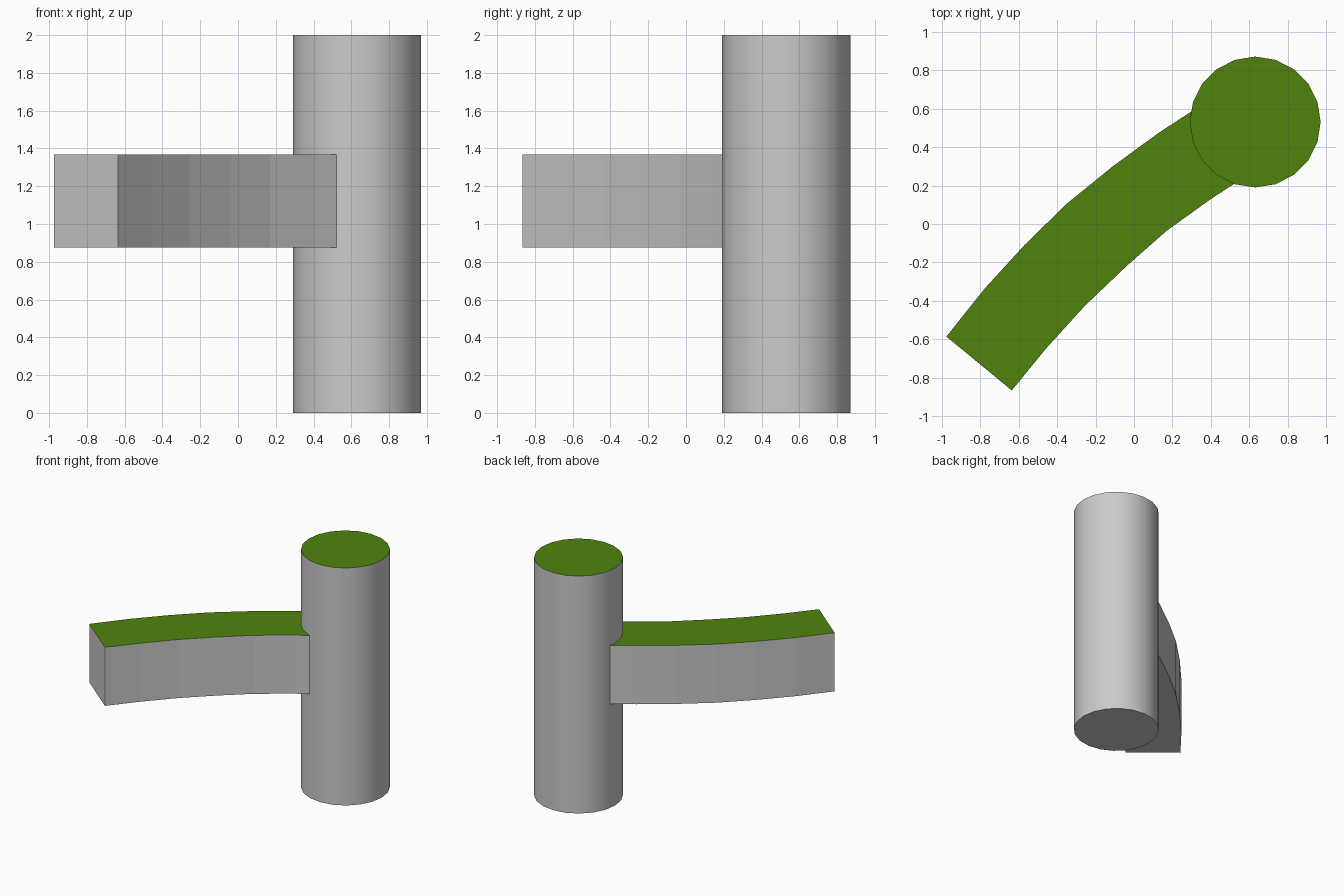
import bpy, bmesh, math
from mathutils import Matrix

if "Cube" in bpy.data.objects:
    bpy.data.objects.remove(bpy.data.objects["Cube"])


def material(name, rgb):
    m = bpy.data.materials.new(name)
    m.diffuse_color = (*rgb, 1)
    m.use_nodes = True
    m.node_tree.nodes["Principled BSDF"].inputs["Base Color"].default_value = m.diffuse_color
    return m


grey = material("grey stone", (0.6, 0.6, 0.6))
green = material("grass green", (0.08, 0.23, 0.004))


def finish(name, bm):
    """Make the object; upward faces are green, all others grey."""
    bmesh.ops.recalc_face_normals(bm, faces=bm.faces)
    for f in bm.faces:
        f.material_index = 1 if f.normal.z > 0.5 else 0
    me = bpy.data.meshes.new(name)
    bm.to_mesh(me)
    bm.free()
    me.materials.append(grey)
    me.materials.append(green)
    ob = bpy.data.objects.new(name, me)
    bpy.context.collection.objects.link(ob)
    return ob


# Tall pillar, 20 sides, smooth around
bm = bmesh.new()
bmesh.ops.create_cone(bm, cap_ends=True, segments=20, radius1=0.34, radius2=0.34,
                      depth=2, matrix=Matrix.Translation((0.63, 0.53, 1)))
for v in bm.verts:  # keep a vertex on the x axis
    a = round(math.atan2(v.co.y - 0.53, v.co.x - 0.63) / (math.pi / 10)) * math.pi / 10
    v.co.x, v.co.y = 0.63 + 0.34 * math.cos(a), 0.53 + 0.34 * math.sin(a)
pillar = finish("pillar", bm)
bpy.context.view_layer.objects.active = pillar
pillar.select_set(True)
bpy.ops.object.shade_smooth_by_angle(angle=math.radians(30))

# Curved ledge running into the pillar: outer and inner edge, flat facets
outer = [(-0.975, -0.585), (-0.78, -0.34), (-0.57, -0.11), (-0.35, 0.105),
         (-0.11, 0.30), (0.13, 0.475), (0.39, 0.645)]
inner = [(-0.635, -0.865), (-0.455, -0.645), (-0.255, -0.425), (-0.04, -0.22),
         (0.17, -0.035), (0.40, 0.13), (0.63, 0.28)]
bm = bmesh.new()
rings = []
for (ox, oy), (ix, iy) in zip(outer, inner):
    rings.append([bm.verts.new(p) for p in
                  ((ox, oy, 0.875), (ix, iy, 0.875), (ix, iy, 1.368), (ox, oy, 1.368))])
for a, b in zip(rings, rings[1:]):
    for i in range(4):
        j = (i + 1) % 4
        bm.faces.new((a[i], a[j], b[j], b[i]))
bm.faces.new(rings[0])
bm.faces.new(rings[-1])
finish("curved_ledge", bm)
